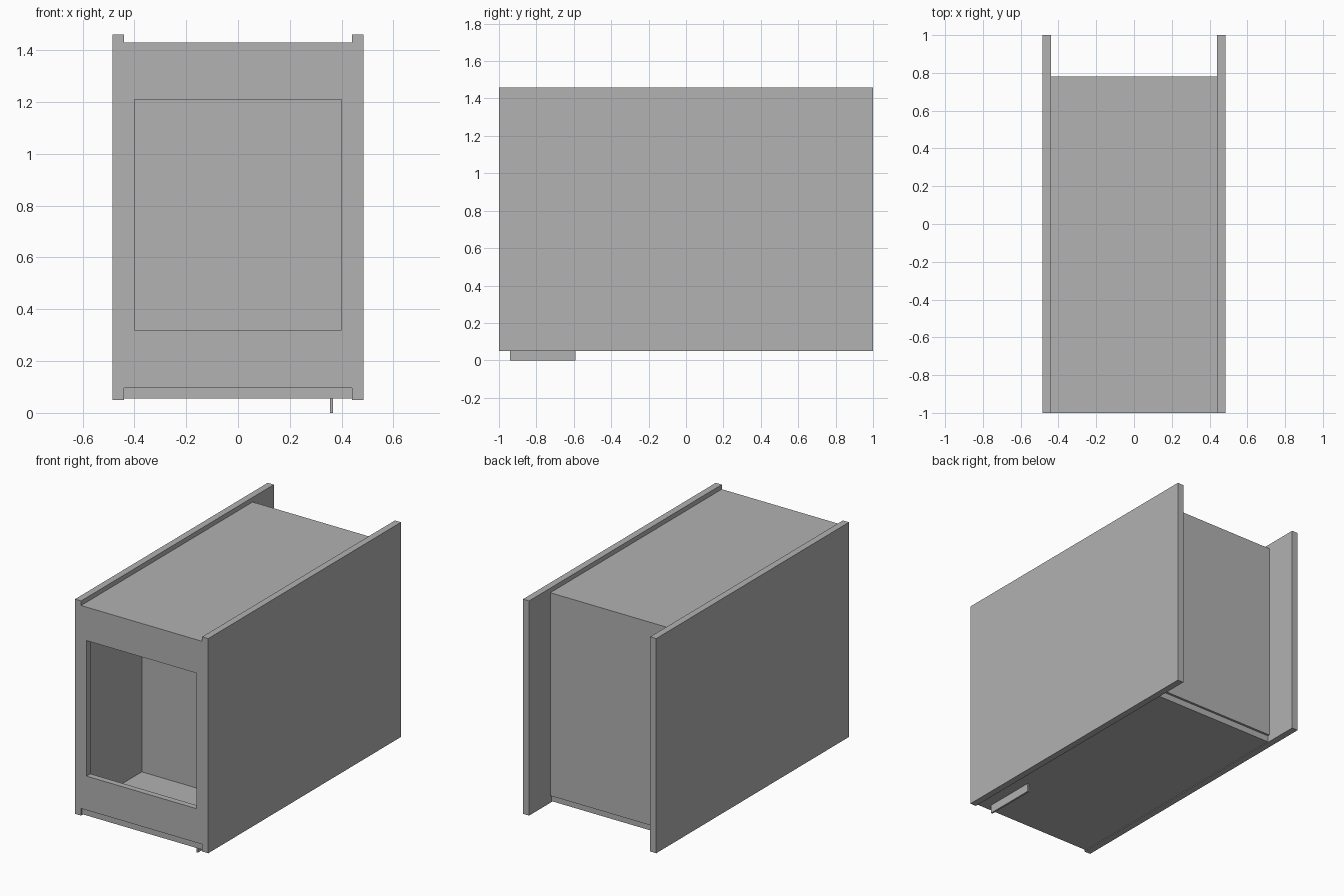
import bpy
import bmesh

cube = bpy.data.objects.get("Cube")
if cube:
    bpy.data.objects.remove(cube, do_unlink=True)

grey = bpy.data.materials.new("plain grey")
grey.use_nodes = True
colour = (0.445, 0.445, 0.445, 1)
grey.diffuse_color = colour
grey.node_tree.nodes["Principled BSDF"].inputs["Base Color"].default_value = colour


def add_object(name, bm):
    bmesh.ops.recalc_face_normals(bm, faces=bm.faces)
    mesh = bpy.data.meshes.new(name)
    bm.to_mesh(mesh)
    bm.free()
    mesh.materials.append(grey)
    obj = bpy.data.objects.new(name, mesh)
    bpy.context.collection.objects.link(obj)
    return obj


def box(name, x, y, z):
    """Board spanning the given (low, high) range on each axis."""
    bm = bmesh.new()
    bmesh.ops.create_cube(bm, size=1)
    for v in bm.verts:
        v.co = [r[0] if c < 0 else r[1] for c, r in zip(v.co, (x, y, z))]
    return add_object(name, bm)


def framed_panel(name, outer, hole, y):
    """Upright board with a rectangular opening; rectangles are (x0, x1, z0, z1)."""
    bm = bmesh.new()
    rings = []
    for x0, x1, z0, z1 in (outer, hole):
        corners = ((x0, z0), (x1, z0), (x1, z1), (x0, z1))
        rings.append([bm.verts.new((cx, y[0], cz)) for cx, cz in corners])
    for i in range(4):
        j = (i + 1) % 4
        bm.faces.new((rings[0][i], rings[0][j], rings[1][j], rings[1][i]))
    result = bmesh.ops.extrude_face_region(bm, geom=bm.faces[:])
    moved = [g for g in result["geom"] if isinstance(g, bmesh.types.BMVert)]
    bmesh.ops.translate(bm, verts=moved, vec=(0, y[1] - y[0], 0))
    return add_object(name, bm)


inner, outer = 0.44, 0.484
thick = 0.04
floor_z, top_z = 0.097, 1.43
back_y = 0.78
width = (-inner, inner)

# Tall side panels, overhanging the body at the top, bottom and back
for side, sign in (("left", 1), ("right", -1)):
    box(side + "_side_panel", sorted((sign * inner, sign * outer)), (-1, 1), (0.05, 1.46))

# Front panel with the large opening
framed_panel("front_panel", (-inner, inner, floor_z, top_z),
             (-0.4, 0.4, 0.32, 1.21), (-1, -1 + thick))

# Enclosing boards
box("top_panel", width, (-1 + thick, back_y - thick), (top_z - thick, top_z))
box("back_panel", width, (back_y - thick, back_y), (floor_z, top_z))
box("bottom_panel", width, (-0.988, back_y - 0.015), (0.055, floor_z))

# Wall closing the front compartment
box("inner_partition", width, (-0.37, -0.37 + thick), (floor_z, top_z - thick))

# Thin plate hanging under the floor
box("underside_plate", (0.355, 0.367), (-0.94, -0.59), (0, 0.055))
